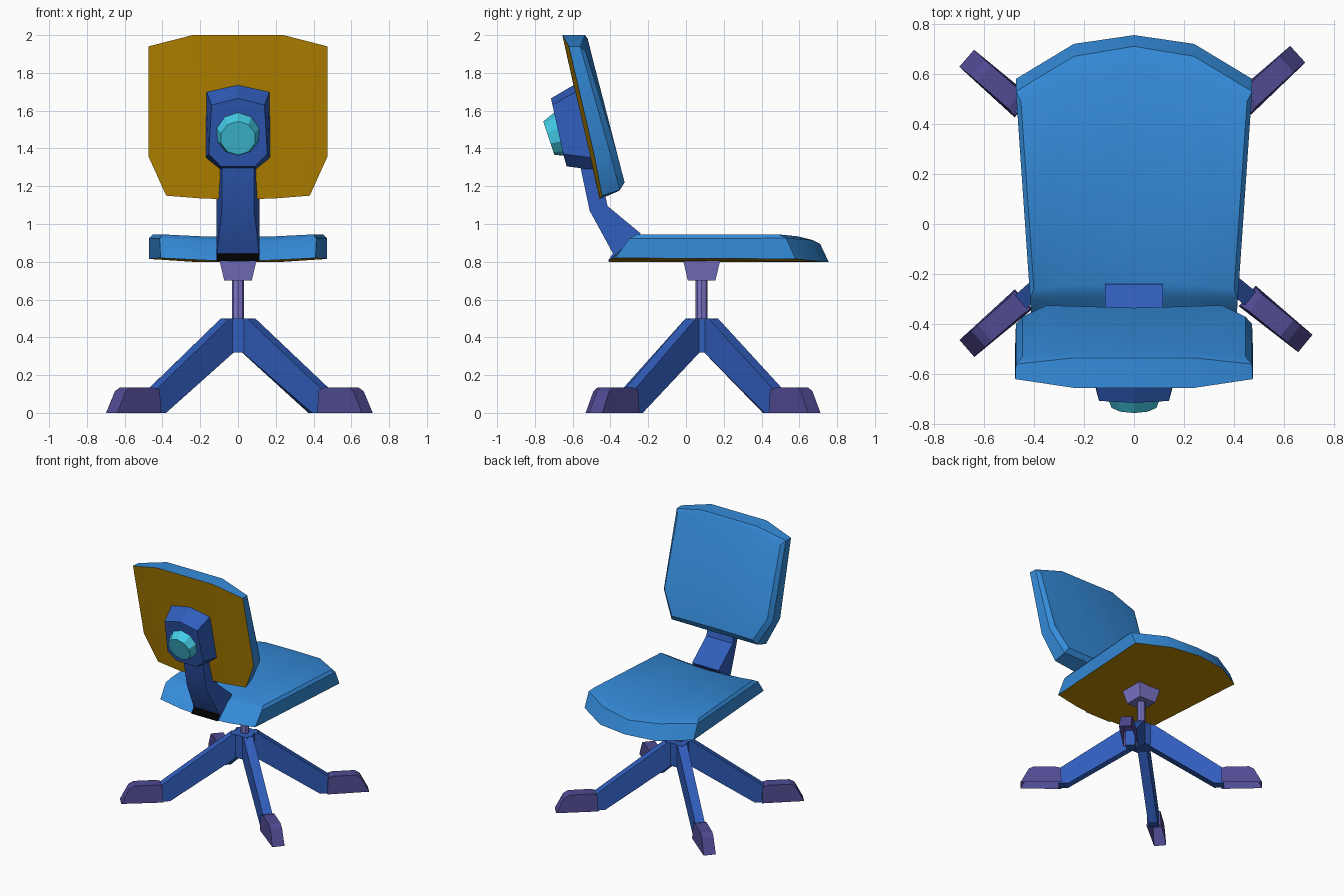
import bpy, bmesh
from math import radians
from mathutils import Matrix, Vector

cube = bpy.data.objects.get("Cube")
if cube:
    bpy.data.objects.remove(cube, do_unlink=True)


def material(name, r, g, b):
    m = bpy.data.materials.new(name)
    m.use_nodes = True
    m.diffuse_color = (r, g, b, 1)
    m.node_tree.nodes["Principled BSDF"].inputs["Base Color"].default_value = (r, g, b, 1)
    return m


CUSHION = material("cushion blue", 0.035, 0.26, 0.70)
SHELL = material("shell brown", 0.52, 0.26, 0.0)
FRAME = material("frame blue", 0.03, 0.11, 0.50)
COLUMN = material("column lilac", 0.20, 0.18, 0.58)
FOOT = material("foot purple", 0.08, 0.07, 0.29)
KNOB = material("knob cyan", 0.06, 0.64, 0.84)
BLACK = material("black", 0.0, 0.0, 0.0)


def finish(name, bm, mats, smooth=False):
    bmesh.ops.recalc_face_normals(bm, faces=bm.faces)
    mesh = bpy.data.meshes.new(name)
    bm.to_mesh(mesh)
    bm.free()
    for m in mats:
        mesh.materials.append(m)
    ob = bpy.data.objects.new(name, mesh)
    bpy.context.collection.objects.link(ob)
    if smooth:
        bpy.ops.object.select_all(action='DESELECT')
        ob.select_set(True)
        bpy.context.view_layer.objects.active = ob
        bpy.ops.object.shade_smooth_by_angle(angle=radians(33))
    return ob


def half_loft(name, rings, mats, paint=None, smooth=False):
    """Loft open half rings that start and end on x = 0, cap them, mirror in x."""
    bm = bmesh.new()
    vs = [[bm.verts.new(p) for p in ring] for ring in rings]
    n = len(rings[0])
    for a, b in zip(vs, vs[1:]):
        for i in range(n - 1):
            bm.faces.new((a[i], a[i + 1], b[i + 1], b[i]))
    for k, ring in enumerate((vs[0], vs[-1])):
        for i in range((n - 1) // 2):
            corners = list(dict.fromkeys((ring[i], ring[i + 1], ring[n - 2 - i], ring[n - 1 - i])))
            face = bm.faces.new(corners)
            if k == 0 and len(mats) > 1 and paint is None:
                face.material_index = 1
    if paint:
        for f in bm.faces:
            f.material_index = paint(f)
    copy = bmesh.ops.duplicate(bm, geom=bm.verts[:] + bm.edges[:] + bm.faces[:])["geom"]
    for v in copy:
        if isinstance(v, bmesh.types.BMVert):
            v.co.x = -v.co.x
    bmesh.ops.remove_doubles(bm, verts=bm.verts, dist=0.0005)
    return finish(name, bm, mats, smooth)


def cone(name, sides, r1, r2, start, end, mat, turn=0):
    start, end = Vector(start), Vector(end)
    axis = end - start
    rot = axis.to_track_quat('Z', 'Y').to_matrix().to_4x4()
    mtx = Matrix.Translation((start + end) / 2) @ rot @ Matrix.Rotation(radians(turn), 4, 'Z')
    bm = bmesh.new()
    bmesh.ops.create_cone(bm, cap_ends=True, segments=sides, radius1=r1, radius2=r2,
                          depth=axis.length, matrix=mtx)
    return finish(name, bm, [mat])


def arm(name, profile, width, mat, angle, open_base=False):
    """Profile of (distance, height, width factor) given thickness, turned about the column."""
    bm = bmesh.new()
    sides = [[bm.verts.new((s, k * width * w, z)) for s, z, w in profile] for k in (-1, 1)]
    bm.faces.new(sides[0])
    bm.faces.new(sides[1])
    for i in range(len(profile)):
        j = (i + 1) % len(profile)
        on_floor = profile[i][1] == 0 and profile[j][1] == 0
        if not (open_base and on_floor):
            bm.faces.new((sides[0][i], sides[0][j], sides[1][j], sides[1][i]))
    bm.transform(Matrix.Translation((0, CY, 0)) @ Matrix.Rotation(radians(angle), 4, 'Z'))
    return finish(name, bm, [mat])


CY = 0.083  # column position in y

# Seat: underside ring, shoulder ring, top ring
half_loft("seat", [
    [(0, .755, .80), (.24, .72, .80), (.472, .58, .815), (.41, -.375, .82), (.21, -.405, .81), (0, -.41, .80)],
    [(0, .71, .895), (.24, .67, .915), (.472, .53, .925), (.415, -.30, .922), (.21, -.295, .91), (0, -.29, .905)],
    [(0, .64, .915), (.24, .59, .935), (.452, .49, .945), (.40, -.26, .945), (.20, -.24, .935), (0, -.235, .93)],
], [CUSHION, SHELL], smooth=True)

# Backrest: shell ring, shoulder ring, cushion ring
half_loft("backrest", [
    [(0, -.655, 2), (.24, -.655, 2), (.475, -.62, 1.94), (.475, -.485, 1.36),
     (.38, -.445, 1.15), (.19, -.455, 1.135), (0, -.46, 1.13)],
    [(0, -.535, 2), (.24, -.535, 2), (.472, -.56, 1.94), (.472, -.40, 1.37),
     (.37, -.35, 1.18), (.19, -.35, 1.18), (0, -.355, 1.175)],
    [(0, -.52, 1.98), (.24, -.52, 1.975), (.445, -.53, 1.91), (.445, -.37, 1.39),
     (.35, -.325, 1.22), (.18, -.33, 1.22), (0, -.335, 1.22)],
], [CUSHION, SHELL], smooth=True)

# Bracket on the shell
half_loft("backrest_bracket", [
    [(0, -.57, 1.75), (.17, -.565, 1.71), (.17, -.49, 1.35), (.09, -.475, 1.285), (0, -.475, 1.285)],
    [(0, -.715, 1.665), (.14, -.707, 1.63), (.155, -.65, 1.37), (.09, -.632, 1.305), (0, -.632, 1.305)],
], [FRAME])


# Bent post from the seat to the bracket, with a black lower end
def section(rear, front, rear_w, front_w):
    return [(0, *rear), (rear_w, *rear), (front_w, *front), (0, *front)]


half_loft("backrest_post", [
    section((-.415, .803), (-.30, .86), .115, .115),
    section((-.387, .845), (-.24, .95), .112, .115),
    section((-.51, 1.07), (-.415, 1.095), .085, .115),
    section((-.565, 1.33), (-.47, 1.33), .085, .10),
], [FRAME, BLACK], smooth=True,
    paint=lambda f: int(f.calc_center_median().z < .83 and f.calc_center_median().y < -.35))

# Adjusting knob
cone("knob", 10, .12, .094, (0, -.66, 1.476), (0, -.726, 1.454), KNOB)

# Column and square seat mount
cone("seat_mount", 4, .103, .138, (0, CY, .70), (0, CY, .805), COLUMN, turn=45)
cone("column", 8, .032, .032, (0, CY, .45), (0, CY, .72), COLUMN)

# Base: hub, four legs and four feet
cone("hub", 4, .102, .102, (0, CY, .32), (0, CY, .50), FRAME, turn=45)
leg = [(0, .5, 1), (.09, .5, 1), (.605, .122, 1), (.605, 0, 1), (.535, 0, 1), (.06, .32, 1), (0, .32, 1)]
foot = [(.585, 0, 1), (.59, .122, .9), (.63, .135, .8), (.79, .135, .8), (.825, .115, .8), (.885, 0, .85)]
names = ("back_left", "back_right", "front_right", "front_left")
for name, angle in zip(names, (42.3, 139.1, 221, 320.7)):
    arm(name + "_leg", leg, .035, FRAME, angle)
    arm(name + "_foot", foot, .053, FOOT, angle, open_base=True)
